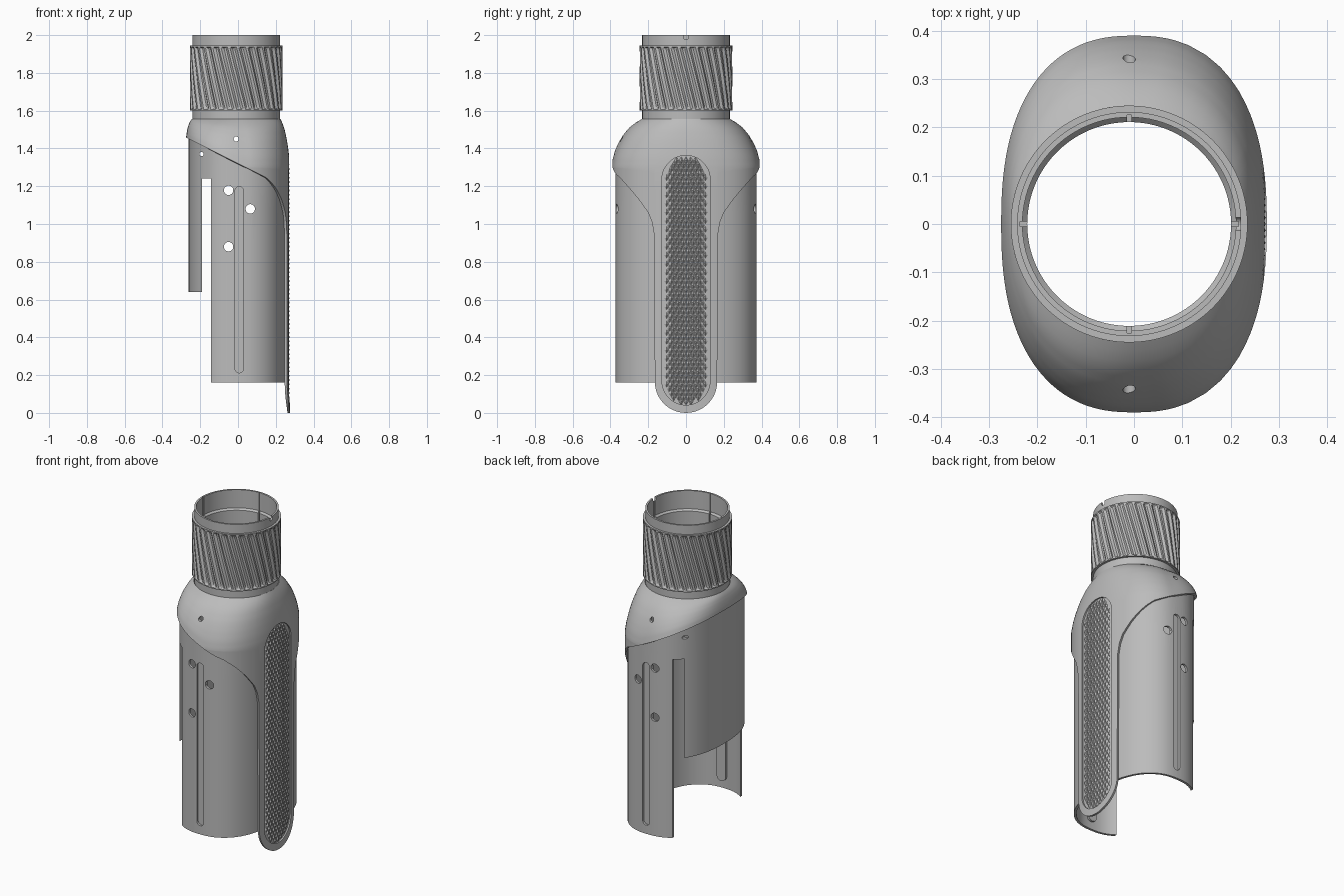
import bpy, bmesh, math

if "Cube" in bpy.data.objects:
    bpy.data.objects.remove(bpy.data.objects["Cube"])

CX = -0.01                      # axis of the round neck
N = 2.4                         # roundness of the oval section
grey = bpy.data.materials.new("grey")
grey.diffuse_color = (0.5, 0.5, 0.5, 1)
grey.use_nodes = True
grey.node_tree.nodes["Principled BSDF"].inputs["Base Color"].default_value = grey.diffuse_color


def interp(table, v):
    for (a, p), (b, q) in zip(table, table[1:]):
        if v <= b:
            return p + (q - p) * max(0, (v - a) / (b - a))
    return table[-1][1]


def make(name, verts, faces, fix=False):
    me = bpy.data.meshes.new(name)
    me.from_pydata(verts, [], faces)
    bm = bmesh.new()
    bm.from_mesh(me)
    bmesh.ops.remove_doubles(bm, verts=bm.verts, dist=1e-5)
    if fix:
        bmesh.ops.recalc_face_normals(bm, faces=bm.faces)
    bm.to_mesh(me)
    bm.free()
    me.materials.append(grey)
    ob = bpy.data.objects.new(name, me)
    bpy.context.collection.objects.link(ob)
    return ob


def grid(cols, closed=True):
    """Verts and outward faces from columns running upward."""
    n, m = len(cols), len(cols[0])
    faces = []
    for i in range(n if closed else n - 1):
        j = (i + 1) % n
        faces += [(i*m + k, j*m + k, j*m + k + 1, i*m + k + 1) for k in range(m - 1)]
    return [p for c in cols for p in c], faces


def select(ob):
    bpy.ops.object.select_all(action='DESELECT')
    ob.select_set(True)
    bpy.context.view_layer.objects.active = ob


def thicken(ob, t):
    select(ob)
    mod = ob.modifiers.new("wall", 'SOLIDIFY')
    mod.thickness, mod.offset = t, -1
    bpy.ops.object.modifier_apply(modifier=mod.name)


def cut(ob, *cutters):
    for c in cutters:
        select(ob)
        mod = ob.modifiers.new("cut", 'BOOLEAN')
        mod.operation, mod.solver, mod.object = 'DIFFERENCE', 'EXACT', c
        bpy.ops.object.modifier_apply(modifier=mod.name)
        bpy.data.objects.remove(c)


def smooth(ob, deg=35):
    select(ob)
    bpy.ops.object.shade_smooth_by_angle(angle=math.radians(deg))


def prism(name, axis, c, z0, z1, r, d0, d1, n=10):
    """Round-ended bar (a cylinder when z0 == z1) along x or y."""
    ang = [(k + 0.5) / n * math.pi for k in range(2 * n)]
    pts = [(c + r*math.cos(a), (z1 if a < math.pi else z0) + r*math.sin(a)) for a in ang]
    verts = [(u, d, z) if axis == 'y' else (d, u, z) for d in (d0, d1) for u, z in pts]
    m = 2 * n
    faces = [tuple(range(m)), tuple(range(m, 2*m))]
    faces += [(i, (i+1) % m, m + (i+1) % m, m + i) for i in range(m)]
    return make(name, verts, faces, True)


def box(x0, x1, y0, y1, z0, z1):
    v = [(x, y, z) for x in (x0, x1) for y in (y0, y1) for z in (z0, z1)]
    f = [(0, 1, 3, 2), (4, 5, 7, 6), (0, 1, 5, 4), (2, 3, 7, 6), (0, 2, 6, 4), (1, 3, 7, 5)]
    return make("cutter", v, f, True)


def oval(t, a, b):
    c, s = math.cos(t), math.sin(t)
    return (math.copysign(a * abs(c)**(2/N), c), math.copysign(b * abs(s)**(2/N), s))


# Cover: lower edge, shoulder curve and surface
A, B, TOP, STRAP = 0.275, 0.39, 1.555, 0.165
SIDE = [(0.165, 0.9), (0.168, 0.94), (0.18, 1.01), (0.2, 1.06), (0.25, 1.13), (0.3, 1.19), (0.35, 1.245)]
SHOULDER = [(0, 1), (0.2, 0.93), (0.4, 0.81), (0.6, 0.65), (0.8, 0.42), (0.92, 0.2), (1, 0)]


def edge(x, y):
    y = abs(y)
    if x > 0 and y <= STRAP + 1e-5:
        return STRAP - math.sqrt(max(0, STRAP**2 - y*y))
    if x > 0 and y < 0.35:
        return interp(SIDE, y)
    return 1.32 - 0.5 * x


def cover_point(t, z):
    x, y = oval(t, A, B)
    zb = max(1.3, edge(x, y))
    f = interp(SHOULDER, (z - zb) / (TOP - zb)) if z > zb else 1
    cx, cy = CX + 0.235*math.cos(t), 0.235*math.sin(t)
    return (cx + (x - cx)*f, cy + (y - cy)*f, z)


def t_of(y):
    return math.copysign(math.asin((abs(y) / B)**(N/2)), y)


half = [t_of(STRAP * math.sin(math.pi/2 * k/12)) for k in range(13)]
half += [t_of(y) for y in (0.168, 0.18, 0.19, 0.2, 0.225, 0.25, 0.275, 0.3, 0.325, 0.35, 0.37, 0.38)]
t0 = half[-1]
half += [t0 + (math.pi - t0) * k/30 for k in range(1, 31)]
ts = [-t for t in reversed(half[1:-1])] + half

cols = []
for t in ts:
    zb = edge(*oval(t, A, B))
    zs = max(zb, 1.3)
    zz = [zb + (zs - zb)*k/10 for k in range(10)] + [zs + (TOP - zs)*k/14 for k in range(15)]
    cols.append([cover_point(t, z) for z in zz])
cover = make("shoulder_cover_and_strap", *grid(cols))
thicken(cover, 0.013)
cut(cover, prism("cutter", 'x', 0, 0.17, 1.235, 0.128, 0.15, 0.4, 16),
    prism("cutter", 'y', CX, 1.45, 1.45, 0.013, -0.5, 0.5))
smooth(cover)

# Body sleeve with back panel, side gaps, holes and slots
cols = []
for t in ts:
    x, y = oval(t, 0.262, 0.373)
    top = 1.33 - 0.5 * x
    cols.append([(x, y, 0.16 + (top - 0.16)*k/6) for k in range(7)])
body = make("body_sleeve", *grid(cols))
thicken(body, 0.014)
cut(body, box(-0.19, -0.142, -0.5, 0.5, -0.2, 1.24),
    box(-0.4, -0.188, -0.5, 0.5, -0.2, 0.64),
    prism("cutter", 'y', 0.007, 0.235, 1.175, 0.023, -0.5, 0.5),
    *[prism("cutter", 'y', x, z, z, r, -0.5, 0.5) for x, z, r in
      ((-0.05, 1.178, 0.025), (0.065, 1.08, 0.025), (-0.05, 0.88, 0.025), (-0.193, 1.37, 0.011))])
smooth(body)

# Recessed floors behind the long slots
for s, side in ((-1, "front"), (1, "rear")):
    prism(side + "_slot_floor", 'y', 0.007, 0.235, 1.175, 0.03, s*0.346, s*0.3595)

# Grip panel set into the strap
R, Z0, Z1 = 0.13, 0.17, 1.235


def panel_point(y, z, d):
    p = cover_point(t_of(y), z)
    return (p[0] - d, p[1], z)


cols = []
for k in range(-10, 11):
    y = R * math.sin(math.pi/2 * k/10)
    h = math.sqrt(max(0, R*R - y*y))
    cols.append([panel_point(y, Z0 - h + (Z1 - Z0 + 2*h)*j/30, 0.009) for j in range(31)])
panel = make("grip_panel", *grid(cols, False))
thicken(panel, 0.005)
smooth(panel)

# Rows of small pointed studs on the grip panel
verts, faces = [], []
for row in range(57):
    z = 0.06 + row * 0.0228
    for c in range(-5, 6):
        y = (c + 0.5 * (row % 2)) * 0.026
        zc = min(max(z, Z0), Z1)
        if math.hypot(y, z - zc) > R - 0.015:
            continue
        i = len(verts)
        verts += [panel_point(y + dy, z + dz, 0.01) for dy, dz in
                  ((0.0125, 0), (0, 0.0215), (-0.0125, 0), (0, -0.0215))]
        verts.append(panel_point(y, z, 0.002))
        faces += [(i + k, i + (k + 1) % 4, i + 4) for k in range(4)]
make("grip_studs", verts, faces)

# Neck tube with an inner ledge, a top notch and inner key grooves
SEG = 96
profile = [(0.211, 1.54), (0.232, 1.54), (0.232, 2.0), (0.221, 2.0), (0.221, 1.89), (0.211, 1.88), (0.211, 1.54)]
cols = [[(CX + r*math.cos(a), r*math.sin(a), z) for r, z in profile]
        for a in (2*math.pi*i/SEG for i in range(SEG))]
neck = make("neck_tube", *grid(cols))
cut(neck, prism("cutter", 'x', 0, 1.99, 2.03, 0.014, 0.1, 0.4),
    box(CX - 0.226, CX + 0.226, -0.005, 0.005, 1.7, 2.1),
    box(CX - 0.005, CX + 0.005, -0.226, 0.226, 1.7, 2.1))
smooth(neck)

# Grip collar with slanted grooves
GROOVES, Z_LO, Z_HI = 32, 1.6, 1.945
pattern = [0, 0, 0, 0.6, 1, 1, 1, 0.6]
rows = [(0, 0), (0.02, 0), (0.035, 0.7), (0.055, 1)] + [(0.1 + 0.1*k, 1) for k in range(9)]
rows += [(0.945, 1), (0.965, 0.7), (0.98, 0), (1, 0)]
cols = []
for i in range(GROOVES * 8):
    a0 = 2*math.pi*i / (GROOVES * 8)
    col = [(0.228, a0, Z_LO)]
    col += [(0.245 - 0.012*d*pattern[i % 8], a0 + 0.36*(1 - f), Z_LO + (Z_HI - Z_LO)*f) for f, d in rows]
    col += [(0.228, a0, Z_HI)]
    cols.append([(CX + r*math.cos(a), r*math.sin(a), z) for r, a, z in col])
# keep the bottom rim in line with the slanted columns
for c, i in zip(cols, range(len(cols))):
    a = 2*math.pi*i / len(cols) + 0.36
    c[0] = (CX + 0.228*math.cos(a), 0.228*math.sin(a), Z_LO)
collar = make("grooved_collar", *grid(cols))
smooth(collar, 30)
